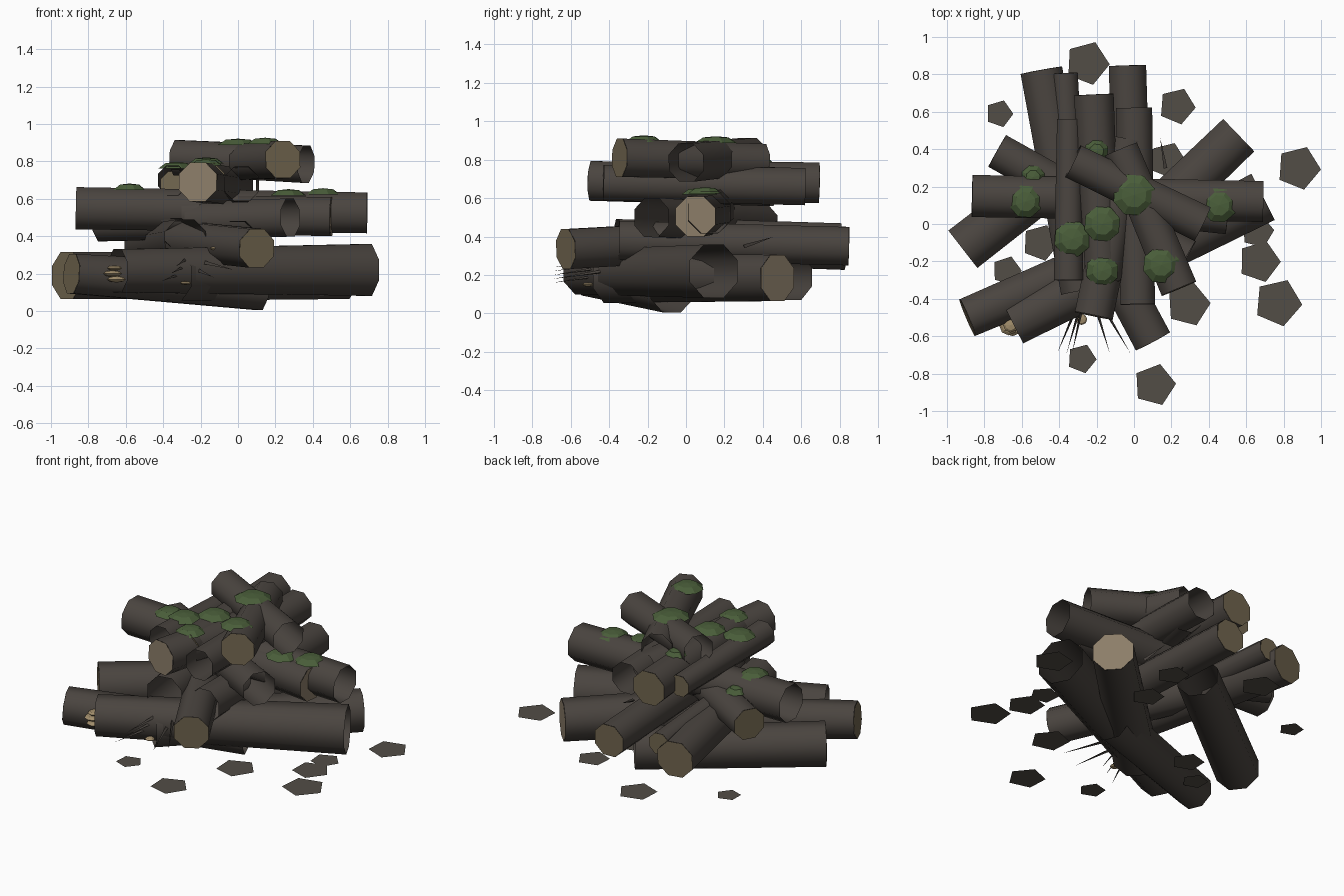
import bpy, bmesh, math, random
from mathutils import Vector

if "Cube" in bpy.data.objects:
    bpy.data.objects.remove(bpy.data.objects["Cube"])

random.seed(4)


def mat(name, r, g, b):
    m = bpy.data.materials.new(name)
    m.diffuse_color = (r, g, b, 1)
    m.use_nodes = True
    m.node_tree.nodes["Principled BSDF"].inputs["Base Color"].default_value = m.diffuse_color
    return m


BARK = mat("bark", 0.068, 0.058, 0.050)
WOOD = mat("cut wood", 0.17, 0.135, 0.08)
PALE = mat("pale cut wood", 0.26, 0.205, 0.14)
MOSS = mat("moss", 0.068, 0.112, 0.042)
LEAF = mat("dead leaf", 0.085, 0.075, 0.062)
FUNGUS = mat("bracket fungus", 0.36, 0.27, 0.15)


def finish(name, bm, mats, smooth=False):
    me = bpy.data.meshes.new(name)
    bm.to_mesh(me)
    bm.free()
    ob = bpy.data.objects.new(name, me)
    bpy.context.collection.objects.link(ob)
    for m in mats:
        me.materials.append(m)
    for p in me.polygons:
        p.use_smooth = smooth and p.material_index == 0
    return ob


def log(name, a, b, r0, r1, caps="", wood=WOOD, sides=8):
    """Hollow eight-sided log; caps holds 'a' and/or 'b' for closed ends."""
    a, b = Vector(a), Vector(b)
    d = (b - a).normalized()
    u = d.cross(Vector((0, 0, 1))).normalized()
    w = u.cross(d)
    bm = bmesh.new()
    rings = []
    for i in range(4):
        t = i / 3
        r = r0 + (r1 - r0) * t
        c = a.lerp(b, t)
        rings.append([bm.verts.new(c + r * (u * math.cos(k) + w * math.sin(k)))
                      for k in [2 * math.pi * (j + 0.5) / sides for j in range(sides)]])
    for p, q in zip(rings, rings[1:]):
        for j in range(sides):
            n = (j + 1) % sides
            bm.faces.new((p[j], p[n], q[n], q[j]))
    bmesh.ops.recalc_face_normals(bm, faces=bm.faces)
    # separate flat cap discs so the bark shading keeps a sharp end
    for end, ring in (("a", rings[0]), ("b", rings[-1])):
        if end in caps:
            out = d if end == "b" else -d
            f = bm.faces.new([bm.verts.new(v.co + out * 0.001) for v in ring])
            f.normal_update()
            if f.normal.dot(out) < 0:
                f.normal_flip()
            f.material_index = 1
    finish(name, bm, [BARK, wood], True)


# bottom layer
log("bottom_log_left", (-0.89, -0.50, 0.20), (0.12, -0.07, 0.125), 0.115, 0.13, "a")
log("bottom_log_front", (-0.645, -0.535, 0.215), (0.69, 0.145, 0.22), 0.125, 0.15)
log("bottom_log_back_left", (-0.915, -0.135, 0.19), (-0.02, 0.56, 0.19), 0.137, 0.13, "a")
log("bottom_log_right", (0.56, 0.475, 0.185), (-0.34, -0.39, 0.185), 0.13, 0.14, "a", PALE)

# second layer, lying front to back
log("low_log_front", (0.10, -0.625, 0.335), (-0.32, 0.16, 0.38), 0.112, 0.11, "a")
log("low_log_back_left", (-0.495, 0.82, 0.34), (-0.28, -0.36, 0.38), 0.122, 0.12, "a")
log("low_log_back", (-0.035, 0.845, 0.35), (0.0, -0.35, 0.38), 0.108, 0.11, "a")
log("low_log_thin", (-0.37, 0.805, 0.40), (-0.33, 0.0, 0.42), 0.075, 0.08, "a")

# third layer, lying side to side
log("cross_log", (-0.865, 0.15, 0.55), (0.69, 0.12, 0.525), 0.122, 0.118)
log("cross_log_short", (-0.40, 0.14, 0.52), (0.50, 0.05, 0.505), 0.11, 0.113, "b", PALE)
log("cross_log_slanted", (-0.73, 0.39, 0.47), (0.28, -0.18, 0.50), 0.105, 0.11, "a")

# fourth layer
log("upper_log_front", (-0.215, -0.49, 0.69), (-0.02, 0.45, 0.66), 0.112, 0.11, "a", PALE)
log("upper_log_middle", (-0.165, -0.31, 0.70), (-0.215, 0.69, 0.68), 0.10, 0.115, "ab")
log("upper_log_right", (0.02, -0.43, 0.68), (0.0, 0.62, 0.66), 0.10, 0.105)
log("upper_log_thin", (-0.35, -0.30, 0.70), (-0.345, 0.56, 0.68), 0.085, 0.072, "b")

# top pair
log("top_log_front", (0.24, -0.345, 0.81), (-0.07, 0.40, 0.79), 0.108, 0.10, "a")
log("top_log_cross", (-0.325, 0.335, 0.82), (0.365, 0.0, 0.785), 0.102, 0.108)


# moss patches draped on the upper sides
def moss(x, y, z, r):
    bm = bmesh.new()
    c = bm.verts.new((x, y, z + 0.012))
    rings = []
    for f, dz in ((0.6, 0.006), (1.0, -0.022)):
        rings.append([bm.verts.new((x + r * f * math.cos(k), y + r * f * math.sin(k), z + dz))
                      for k in [math.tau * (j + 0.4) / 8 for j in range(8)]])
    for j in range(8):
        n = (j + 1) % 8
        bm.faces.new((c, rings[0][j], rings[0][n]))
        bm.faces.new((rings[0][j], rings[1][j], rings[1][n], rings[0][n]))
    finish("moss_patch", bm, [MOSS])


for p in [(-0.33, -0.08, 0.785, 0.10), (-0.17, 0.0, 0.81, 0.10), (-0.17, -0.25, 0.80, 0.09),
          (0.0, 0.155, 0.91, 0.115), (0.145, -0.22, 0.915, 0.10), (0.455, 0.10, 0.645, 0.095),
          (-0.58, 0.12, 0.67, 0.09), (-0.54, 0.25, 0.60, 0.065), (-0.20, 0.39, 0.805, 0.065),
          (0.27, 0.07, 0.64, 0.10)]:
    moss(*p)

# flat five-sided leaves scattered round the base
for x, y, r in [(-0.25, 0.86, 0.12), (0.23, 0.63, 0.10), (-0.72, 0.59, 0.075), (0.88, 0.30, 0.12),
                (0.77, -0.42, 0.13), (0.67, -0.20, 0.115), (0.66, -0.04, 0.09), (0.29, -0.43, 0.12),
                (0.11, -0.86, 0.115), (-0.28, -0.72, 0.08), (-0.68, -0.25, 0.08),
                (-0.50, -0.10, 0.10), (0.18, 0.34, 0.10)]:
    bm = bmesh.new()
    a0 = random.uniform(-0.1, 0.1)
    bm.faces.new([bm.verts.new((x + r * math.cos(a0 + math.tau * j / 5),
                                y + r * math.sin(a0 + math.tau * j / 5), 0.08)) for j in range(5)])
    finish("leaf", bm, [LEAF])


# thin bark splinters
def splinter(a, b, r=0.012):
    a, b = Vector(a), Vector(b)
    d = (b - a).normalized()
    u = d.orthogonal().normalized()
    w = d.cross(u)
    bm = bmesh.new()
    tip = bm.verts.new(b)
    base = [bm.verts.new(a + r * (u * math.cos(k) + w * math.sin(k))) for k in (0, 2.1, 4.2)]
    for j in range(3):
        bm.faces.new((base[j], base[(j + 1) % 3], tip))
    finish("splinter", bm, [BARK])


for x, z in [(-0.41, 0.16), (-0.36, 0.20), (-0.33, 0.24), (-0.13, 0.18), (-0.02, 0.22)]:
    splinter((-0.25 + (x + 0.25) * 0.3, -0.42, z + 0.04), (x, -0.69, z))
splinter((0.17, 0.30, 0.35), (0.14, 0.46, 0.40))

# bracket fungus shelves on the front logs
for x, y, z, s in [(-0.67, -0.545, 0.20, 0.05), (-0.65, -0.55, 0.17, 0.05), (-0.66, -0.54, 0.23, 0.04),
                   (-0.28, -0.51, 0.15, 0.03), (-0.12, -0.40, 0.335, 0.03)]:
    bm = bmesh.new()
    bmesh.ops.create_uvsphere(bm, u_segments=8, v_segments=4, radius=1)
    bmesh.ops.scale(bm, vec=(s, s, s * 0.35), verts=bm.verts)
    bmesh.ops.translate(bm, vec=(x, y, z), verts=bm.verts)
    finish("bracket_fungus", bm, [FUNGUS])
